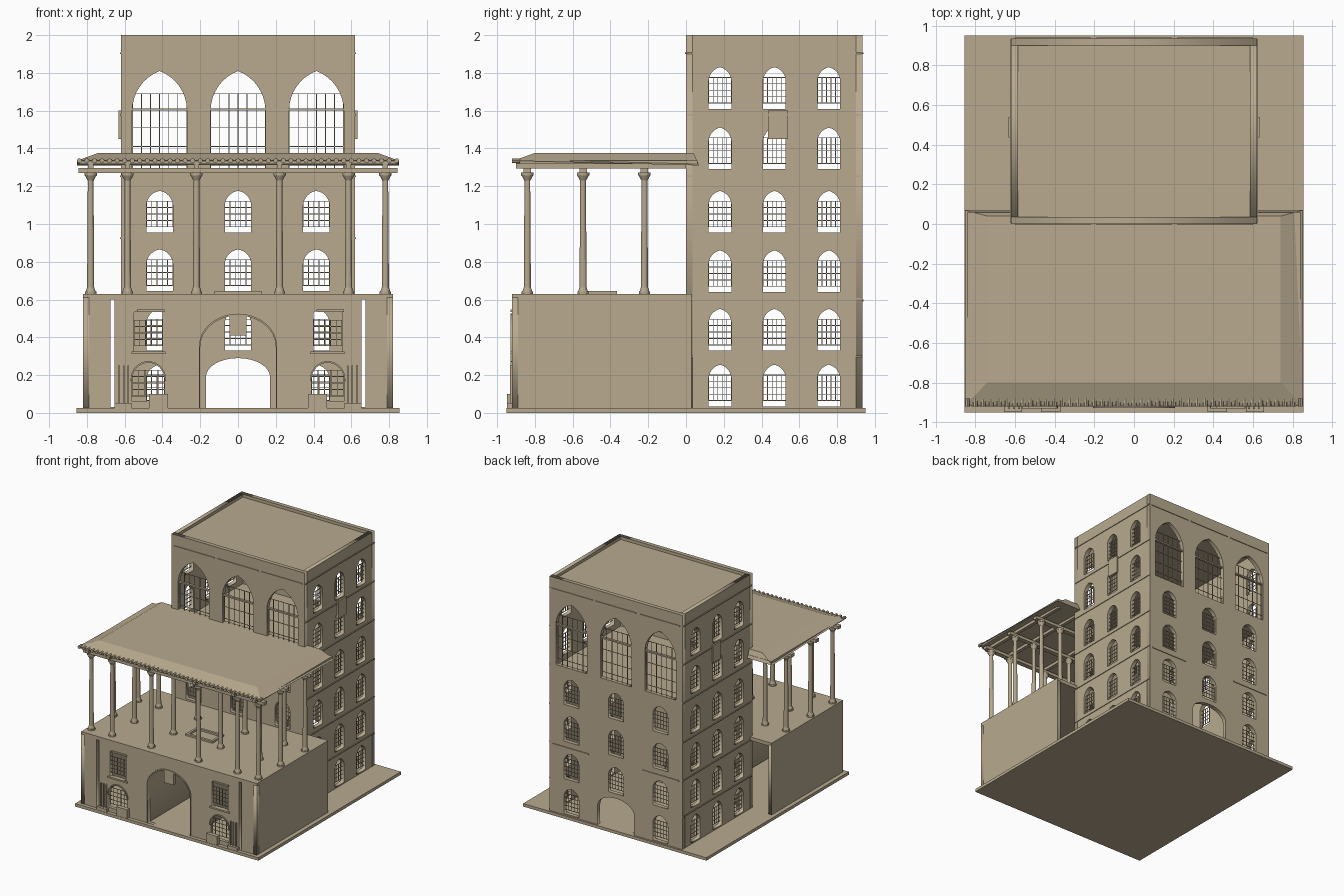
import bpy, bmesh, math
from mathutils import Matrix, Vector

if "Cube" in bpy.data.objects:
    bpy.data.objects.remove(bpy.data.objects["Cube"])

STONE = (0.48, 0.40, 0.275, 1)
stone = bpy.data.materials.new("sandstone")
stone.use_nodes = True
stone.diffuse_color = STONE
stone.node_tree.nodes["Principled BSDF"].inputs["Base Color"].default_value = STONE


def add_object(name, mesh):
    if not mesh.materials:
        mesh.materials.append(stone)
    ob = bpy.data.objects.new(name, mesh)
    bpy.context.collection.objects.link(ob)
    return ob


def finish(name, bm):
    bmesh.ops.recalc_face_normals(bm, faces=bm.faces)
    mesh = bpy.data.meshes.new(name)
    bm.to_mesh(mesh)
    bm.free()
    return add_object(name, mesh)


def box(bm, x0, x1, y0, y1, z0, z1):
    size = Matrix.Diagonal((x1 - x0, y1 - y0, z1 - z0, 1))
    mid = Matrix.Translation(((x0 + x1) / 2, (y0 + y1) / 2, (z0 + z1) / 2))
    bmesh.ops.create_cube(bm, size=1, matrix=mid @ size)


def boxes(name, *extents):
    bm = bmesh.new()
    for e in extents:
        box(bm, *e)
    return finish(name, bm)


def rect(u0, u1, z0, z1):
    return [(u0, z0), (u1, z0), (u1, z1), (u0, z1)]


def arch(mid, half, z0, spring, top, steps=8):
    """Opening outline: pointed when tall, elliptical when low."""
    rise = top - spring
    right = []
    if rise > half:
        r = (half * half + rise * rise) / (2 * half)
        end = math.asin(rise / r)
        right = [(half - r + r * math.cos(end * i / steps),
                  spring + r * math.sin(end * i / steps)) for i in range(steps + 1)]
    else:
        right = [(half * math.cos(math.pi / 2 * i / steps),
                  spring + rise * math.sin(math.pi / 2 * i / steps)) for i in range(steps + 1)]
    pts = [(half, z0)] + right
    return [(mid + u, z) for u, z in pts] + [(mid - u, z) for u, z in reversed(pts[:-1])]


def panel(name, outline, holes, axis, pos, thick):
    """Upright wall with openings; axis is the direction it runs along."""
    cu = bpy.data.curves.new(name, "CURVE")
    cu.dimensions, cu.fill_mode, cu.extrude = "2D", "BOTH", thick / 2
    for loop in [outline] + holes:
        sp = cu.splines.new("POLY")
        sp.points.add(len(loop) - 1)
        for p, (u, z) in zip(sp.points, loop):
            p.co = (u, z, 0, 1)
        sp.use_cyclic_u = True
    tmp = bpy.data.objects.new(name + "_outline", cu)
    bpy.context.collection.objects.link(tmp)
    dg = bpy.context.evaluated_depsgraph_get()
    mesh = bpy.data.meshes.new_from_object(tmp.evaluated_get(dg))
    bpy.data.objects.remove(tmp)
    turn = Matrix.Rotation(math.pi / 2, 4, "X")
    shift = Vector((0, pos, 0))
    if axis == "y":
        turn = Matrix.Rotation(math.pi / 2, 4, "Z") @ turn
        shift = Vector((pos, 0, 0))
    mesh.transform(Matrix.Translation(shift) @ turn)
    mesh.materials.clear()
    return add_object(name, mesh)


def grille(bm, axis, pos, mid, half, levels, z0, z1, cols, t=0.002):
    """Window bars: uprights plus a crossbar at each level."""
    bars = [(mid - half, mid + half, z - t, z + t) for z in levels]
    for i in range(cols + 1):
        u = mid - half + 2 * half * i / cols
        bars.append((u - t, u + t, z0, z1))
    for u0, u1, a, b in bars:
        if axis == "x":
            box(bm, u0, u1, pos - t, pos + t, a, b)
        else:
            box(bm, pos - t, pos + t, u0, u1, a, b)


def small_grille(bm, axis, pos, mid, half, sill):
    levels = [sill + 0.03 + 0.034 * i for i in range(5)]
    grille(bm, axis, pos, mid, half, levels, sill + 0.03, sill + 0.166, 5)


# Base slab
boxes("base_slab", (-0.855, 0.855, -0.95, 0.95, 0, 0.025))

# Tower walls with arched windows
T = 0.035
ROWS = [0.035, 0.33, 0.645, 0.955]
SIDE_ROWS = [0.035, 0.33, 0.64, 0.955, 1.29, 1.61]
COLS = [-0.415, 0, 0.415]
bars = bmesh.new()
for name, pos in (("front", T / 2), ("back", 0.935 - T / 2)):
    holes = [arch(0, 0.17, 0.025, 0.19, 0.29)]
    for c in COLS:
        holes.append(arch(c, 0.145, 1.27, 1.6, 1.81))
        grille(bars, "x", pos, c, 0.144, [1.32, 1.41, 1.51, 1.69], 1.27, 1.69, 6)
        box(bars, c - 0.145, c + 0.145, pos - 0.01, pos + 0.01, 1.6, 1.612)
        for sill in ROWS:
            if c or sill > 0.1:
                holes.append(arch(c, 0.07, sill, sill + 0.14, sill + 0.22))
                small_grille(bars, "x", pos, c, 0.07, sill)
    panel("tower_%s_wall" % name, rect(-0.62, 0.62, 0.005, 2), holes, "x", pos, T)
for name, pos in (("left", 0.62 - T / 2), ("right", T / 2 - 0.62)):
    holes = []
    for c in (0.18, 0.468, 0.756):
        for sill in SIDE_ROWS:
            holes.append(arch(c, 0.06, sill, sill + 0.145, sill + 0.22))
            small_grille(bars, "y", pos, c, 0.06, sill)
    panel("tower_%s_wall" % name, rect(T, 0.935 - T, 0.005, 2), holes, "y", pos, T)

# Tower roof, hall floor and thin ledges
boxes("tower_roof", (-0.6, 0.6, 0.02, 0.915, 1.95, 1.975))
boxes("hall_floor", (-0.6, 0.6, 0.02, 0.915, 1.22, 1.245))
ledges = bmesh.new()
for s in (-1, 1):
    xs = sorted((s * 0.615, s * 0.626))
    for z in (0.295, 0.6, 0.92, 1.25, 1.575, 1.9):
        box(ledges, *xs, 0.005, 0.93, z, z + 0.008)
for y in (-0.006, 0.93):
    for u in (-0.41, 0, 0.41):
        box(ledges, u - 0.19, u + 0.19, y, y + 0.011, 1.9, 1.908)
for u in (-0.42, 0.42):
    box(ledges, u - 0.17, u + 0.17, 0.93, 0.941, 0.59, 0.6)
finish("tower_ledges", ledges)
for name, s in (("left", 1), ("right", -1)):
    boxes(name + "_wall_plaque", (*sorted((s * 0.61, s * 0.632)), 0.435, 0.54, 1.45, 1.6))

# Podium: pierced front, plain sides, roof slab
front_holes = [arch(0, 0.2, 0.025, 0.35, 0.515, 12)]
for s in (-1, 1):
    front_holes += [rect(*sorted((s * 0.655, s * 0.675)), 0.03, 0.6),
                    arch(s * 0.475, 0.085, 0.06, 0.18, 0.265),
                    arch(s * 0.475, 0.075, 0.325, 0.53, 0.545)]
    for sill, half in ((0.06, 0.085), (0.325, 0.075)):
        small_grille(bars, "x", -0.905, s * 0.475, half, sill)
    panel("podium_side", rect(-0.92, 0.03, 0.005, 0.61), [], "y", s * 0.805, 0.03)
panel("podium_front", rect(-0.82, 0.82, 0.005, 0.61), front_holes, "x", -0.905, 0.03)
boxes("podium_roof", (-0.82, 0.82, -0.92, 0.03, 0.6, 0.63))
finish("window_grilles", bars)

# Vaulted passage through the podium
outer = arch(0, 0.212, 0.02, 0.35, 0.527, 12)
inner = arch(0, 0.2, 0.02, 0.35, 0.515, 12)
panel("passage_vault", outer + inner[::-1], [], "x", -0.455, 0.9)

# Trims on the podium front
panel("arch_trim", arch(0, 0.207, 0.02, 0.35, 0.525, 12) + inner[::-1], [], "x", -0.922, 0.012)
for s in (-1, 1):
    panel("window_hood", arch(s * 0.475, 0.093, 0.17, 0.18, 0.274)
          + arch(s * 0.475, 0.085, 0.17, 0.18, 0.265)[::-1], [], "x", -0.924, 0.012)
    c = s * 0.475
    boxes("window_sill", (c - 0.09, c + 0.09, -0.93, -0.9, 0.312, 0.325),
          (c - 0.06, c + 0.085, -0.93, -0.9, 0.535, 0.547))
    boxes("step_block", (s * 0.42 - 0.05, s * 0.42 + 0.05, -0.948, -0.915, 0.02, 0.1))
    boxes("planter", (s * 0.61 - 0.045, s * 0.61 + 0.045, -0.948, -0.915, 0.02, 0.052))
    boxes("wall_pipes", *[(s * u - 0.004, s * u + 0.004, -0.932, -0.918, 0.05, 0.25)
                          for u in (0.58, 0.605, 0.63)])
boxes("arch_lantern", (-0.045, 0.045, -0.925, -0.895, 0.41, 0.52))

# Skylight frame on the podium
boxes("skylight_frame", (-0.125, 0.125, -0.52, -0.5, 0.625, 0.645),
      (-0.125, 0.125, -0.385, -0.365, 0.625, 0.645),
      (-0.125, -0.105, -0.5, -0.385, 0.625, 0.645),
      (0.105, 0.125, -0.5, -0.385, 0.625, 0.645))

# Columns: base, tapered shaft and flared capital, shared mesh
COL_X = [-0.78, -0.585, -0.22, 0.22, 0.585, 0.78]
COL_Y = [-0.84, -0.545, -0.22]
bm = bmesh.new()
for z0, z1, r0, r1 in ((0.63, 0.642, 0.03, 0.03), (0.642, 0.665, 0.026, 0.019),
                       (0.66, 1.235, 0.019, 0.015), (1.23, 1.258, 0.016, 0.031),
                       (1.258, 1.272, 0.033, 0.033)):
    bmesh.ops.create_cone(bm, cap_ends=True, segments=12, radius1=r0, radius2=r1,
                          depth=z1 - z0, matrix=Matrix.Translation((0, 0, (z0 + z1) / 2)))
column = finish("column", bm)
for x in COL_X:
    for y in COL_Y:
        add_object("column", column.data).location = (x, y, 0)
bpy.data.objects.remove(column)

# Beams carrying the canopy
boxes("cross_beams", *[(-0.845, 0.845, y - 0.02, y + 0.02, 1.27, 1.296) for y in COL_Y])
boxes("long_beams", *[(x - 0.014, x + 0.014, -0.9, 0.0, 1.294, 1.33) for x in COL_X])

# Hipped canopy roof with an eave board and tile ends
bm = bmesh.new()
low = [bm.verts.new((x, y, z)) for x, y, z in
       ((-0.853, -0.915, 1.335), (0.853, -0.915, 1.335), (0.853, 0.07, 1.31), (-0.853, 0.07, 1.31))]
high = [bm.verts.new((x, y, 1.376)) for x, y in
        ((-0.74, -0.8), (0.74, -0.8), (0.74, 0.04), (-0.74, 0.04))]
bm.faces.new(low)
bm.faces.new(high)
for i in range(4):
    j = (i + 1) % 4
    bm.faces.new((low[i], low[j], high[j], high[i]))
finish("canopy_roof", bm)
boxes("eave_board", (-0.84, 0.84, -0.9, 0.06, 1.318, 1.336))
bm = bmesh.new()
for i in range(43):
    m = Matrix.Translation((-0.84 + 0.04 * i, -0.9, 1.335)) @ Matrix.Rotation(math.pi / 2, 4, "X")
    bmesh.ops.create_cone(bm, cap_ends=True, segments=8, radius1=0.013, radius2=0.013,
                          depth=0.04, matrix=m)
finish("eave_tiles", bm)
